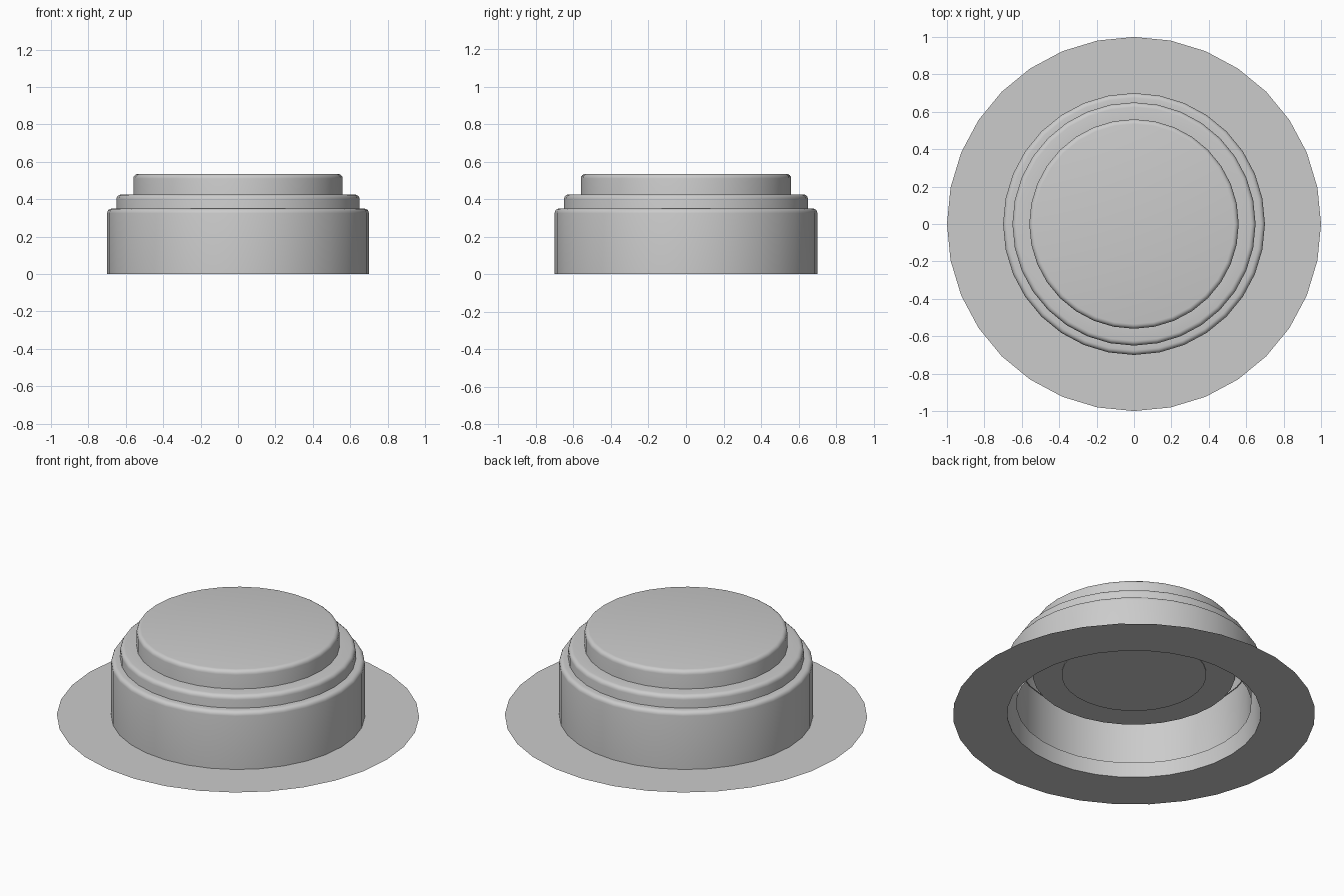
import bpy, bmesh, math

cube = bpy.data.objects.get("Cube")
if cube:
    bpy.data.objects.remove(cube, do_unlink=True)

SIDES = 32

grey = bpy.data.materials.new("plain grey")
grey.use_nodes = True
colour = (0.6, 0.6, 0.6, 1)
grey.diffuse_color = colour
grey.node_tree.nodes["Principled BSDF"].inputs["Base Color"].default_value = colour


def rounded_corner(radius, top, bevel, steps=4):
    """Quarter-round shoulder, from the wall up to the top face."""
    return [(radius - bevel + bevel * math.cos(a), top - bevel + bevel * math.sin(a))
            for a in (math.pi / 2 * i / steps for i in range(steps + 1))]


def lathe(name, profile):
    """Turn (radius, height) points around z; radius 0 closes the shape."""
    bm = bmesh.new()
    verts = [bm.verts.new((r, 0, z)) for r, z in profile]
    edges = [bm.edges.new(pair) for pair in zip(verts, verts[1:])]
    bmesh.ops.spin(bm, geom=verts + edges, cent=(0, 0, 0), axis=(0, 0, 1),
                   angle=math.tau, steps=SIDES, use_duplicate=False)
    bmesh.ops.remove_doubles(bm, verts=bm.verts, dist=1e-5)
    bmesh.ops.recalc_face_normals(bm, faces=bm.faces)
    # Open shells face outward and up
    if sum(f.normal.z * f.calc_area() for f in bm.faces) < -0.01:
        bmesh.ops.reverse_faces(bm, faces=bm.faces)
    mesh = bpy.data.meshes.new(name)
    bm.to_mesh(mesh)
    bm.free()
    mesh.materials.append(grey)
    obj = bpy.data.objects.new(name, mesh)
    bpy.context.collection.objects.link(obj)
    bpy.ops.object.select_all(action='DESELECT')
    obj.select_set(True)
    bpy.context.view_layer.objects.active = obj
    bpy.ops.object.shade_smooth_by_angle(angle=math.radians(35))
    return obj


# Flat flange around the foot
lathe("base_flange", [(1.0, 0), (0.70, 0)])

# Outer housing, open below
lathe("outer_housing", [(0.70, 0)] + rounded_corner(0.70, 0.35, 0.025) + [(0.645, 0.35)])

# Middle collar, hanging inside the housing
lathe("middle_collar", [(0.65, 0.06)] + rounded_corner(0.65, 0.425, 0.025) + [(0.555, 0.425)])

# Closed push button
lathe("push_button", [(0, 0.255), (0.56, 0.255)] + rounded_corner(0.56, 0.535, 0.025) + [(0, 0.535)])

# Thin round plate under the button
lathe("button_underplate", [(0, 0.25), (0.40, 0.25), (0.40, 0.255)])
